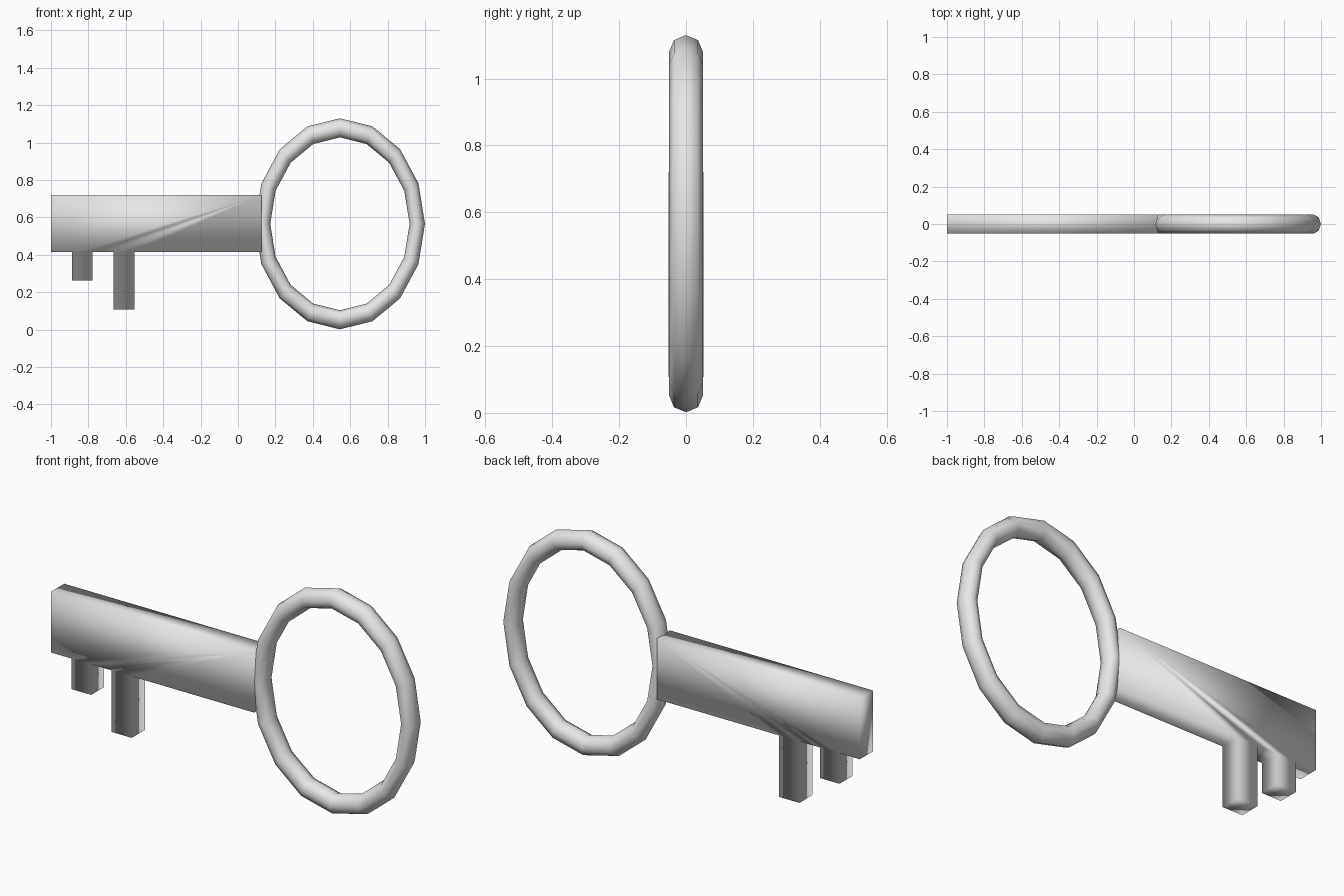
import bpy, bmesh, math

if "Cube" in bpy.data.objects:
    bpy.data.objects.remove(bpy.data.objects["Cube"])

metal = bpy.data.materials.new("light_grey_metal")
metal.diffuse_color = (0.8, 0.8, 0.8, 1)
metal.use_nodes = True
metal.node_tree.nodes["Principled BSDF"].inputs["Base Color"].default_value = metal.diffuse_color


def finish(name, bm):
    bmesh.ops.recalc_face_normals(bm, faces=bm.faces)
    me = bpy.data.meshes.new(name)
    bm.to_mesh(me)
    bm.free()
    for p in me.polygons:
        p.use_smooth = True
    me.materials.append(metal)
    ob = bpy.data.objects.new(name, me)
    bpy.context.collection.objects.link(ob)
    return ob


# Key shaft with two teeth: one outline extruded through the thickness
HALF = 0.052
outline = [(-1, 0.72), (-1, 0.415),
           (-0.887, 0.415), (-0.887, 0.262), (-0.778, 0.262), (-0.778, 0.415),
           (-0.665, 0.415), (-0.665, 0.107), (-0.553, 0.107), (-0.553, 0.415),
           (0.125, 0.415), (0.125, 0.72)]
bm = bmesh.new()
front = bm.faces.new([bm.verts.new((x, -HALF, z)) for x, z in outline])
ext = bmesh.ops.extrude_face_region(bm, geom=[front], use_keep_orig=True)
bmesh.ops.translate(bm, vec=(0, 2 * HALF, 0),
                    verts=[g for g in ext["geom"] if isinstance(g, bmesh.types.BMVert)])
finish("shaft_and_teeth", bm)

# Oval bow: 16 segment ring with an eight sided tube, narrowed in x
SEG, SIDES = 16, 8
MAJOR, MINOR, NARROW = 0.513, 0.051, 0.806
bm = bmesh.new()
rings = []
for i in range(SEG):
    a = 2 * math.pi * i / SEG
    ring = []
    for j in range(SIDES):
        b = 2 * math.pi * j / SIDES
        r = MAJOR + MINOR * math.cos(b)
        ring.append(bm.verts.new((0.545 + NARROW * r * math.cos(a),
                                  MINOR * math.sin(b),
                                  0.566 + r * math.sin(a))))
    rings.append(ring)
for i in range(SEG):
    p, q = rings[i], rings[(i + 1) % SEG]
    for j in range(SIDES):
        k = (j + 1) % SIDES
        bm.faces.new((p[j], p[k], q[k], q[j]))
finish("bow_ring", bm)
